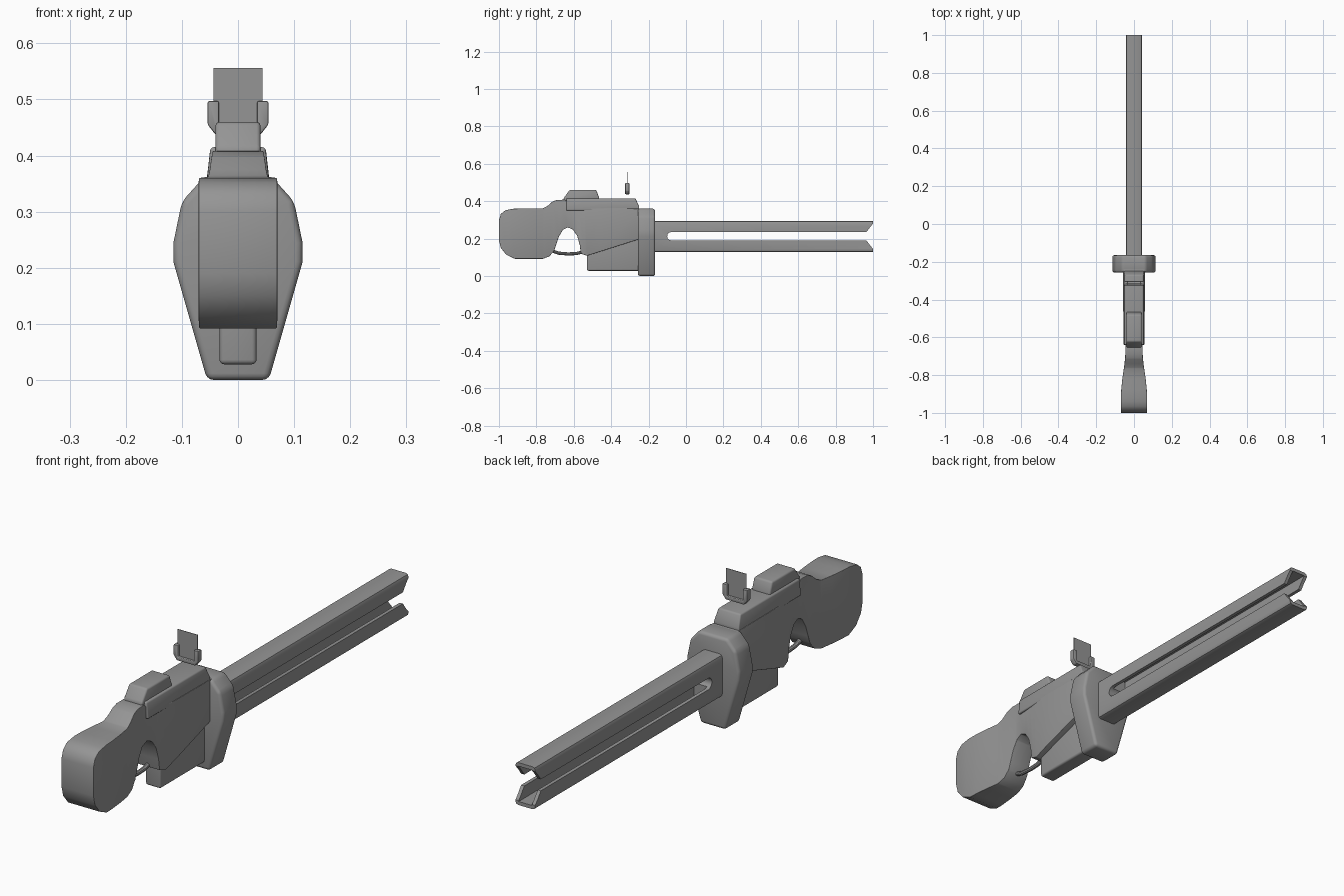
import bpy, bmesh, math
from mathutils import Vector

if "Cube" in bpy.data.objects:
    bpy.data.objects.remove(bpy.data.objects["Cube"])

grey = bpy.data.materials.new("gunmetal grey")
grey.diffuse_color = (0.3, 0.3, 0.3, 1)
grey.use_nodes = True
grey.node_tree.nodes["Principled BSDF"].inputs["Base Color"].default_value = grey.diffuse_color


def make(name, bm):
    bmesh.ops.recalc_face_normals(bm, faces=bm.faces[:])
    me = bpy.data.meshes.new(name)
    bm.to_mesh(me)
    bm.free()
    me.materials.append(grey)
    ob = bpy.data.objects.new(name, me)
    bpy.context.collection.objects.link(ob)
    return ob


def apply(ob, mod):
    bpy.context.view_layer.objects.active = ob
    bpy.ops.object.modifier_apply(modifier=mod.name)


def finish(ob, bevel=0.0, segments=3, angle=35):
    bpy.ops.object.select_all(action='DESELECT')
    ob.select_set(True)
    bpy.context.view_layer.objects.active = ob
    if bevel:
        m = ob.modifiers.new("bevel", 'BEVEL')
        m.width, m.segments, m.limit_method = bevel, segments, 'ANGLE'
        m.angle_limit = math.radians(angle)
        apply(ob, m)
    bpy.ops.object.shade_smooth_by_angle(angle=math.radians(35))


def prism(name, pts, a, b, axis='x', width=None, cuts=()):
    """Extrude an outline along x (points are y,z) or along y (points are x,z).
    width(y, z) optionally rescales x after slicing at the given y cuts."""
    bm = bmesh.new()
    to3 = (lambda p, t: (t, *p)) if axis == 'x' else (lambda p, t: (p[0], t, p[1]))
    f = bm.faces.new([bm.verts.new(to3(p, a)) for p in pts])
    ext = bmesh.ops.extrude_face_region(bm, geom=[f])
    d = Vector((b - a, 0, 0)) if axis == 'x' else Vector((0, b - a, 0))
    bmesh.ops.translate(bm, verts=[v for v in ext['geom'] if isinstance(v, bmesh.types.BMVert)], vec=d)
    for y in cuts:
        bmesh.ops.bisect_plane(bm, geom=bm.verts[:] + bm.edges[:] + bm.faces[:],
                               plane_co=(0, y, 0), plane_no=(0, 1, 0))
    if width:
        for v in bm.verts:
            v.co.x *= width(v.co.y, v.co.z)
    return make(name, bm)


def box(name, x, y, z):
    return prism(name, [(y[0], z[0]), (y[1], z[0]), (y[1], z[1]), (y[0], z[1])], *x)


def cut(ob, cutter):
    m = ob.modifiers.new("cut", 'BOOLEAN')
    m.object, m.operation, m.solver = cutter, 'DIFFERENCE', 'EXACT'
    apply(ob, m)
    bpy.data.objects.remove(cutter)


# stock and receiver: one side outline whose thickness varies along the length
WIDTHS = [(-1.0, .07), (-.94, .07), (-.88, .068), (-.82, .062), (-.76, .053), (-.71, .047),
          (-.66, .045), (-.6, .049), (-.54, .054), (-.46, .057), (-.2, .057)]


def body_width(y, z):
    for (y0, w0), (y1, w1) in zip(WIDTHS, WIDTHS[1:]):
        if y <= y1:
            return w0 + (w1 - w0) * max(0, y - y0) / (y1 - y0)
    return WIDTHS[-1][1]


outline = [(-1, .3), (-.99, .332), (-.965, .352), (-.92, .36), (-.765, .362), (-.74, .375),
           (-.715, .397), (-.69, .407), (-.65, .408), (-.61, .378), (-.57, .362), (-.24, .36),
           (-.24, .2), (-.53, .108), (-.562, .12), (-.568, .165), (-.582, .215), (-.605, .248),
           (-.632, .26), (-.658, .247), (-.68, .21), (-.695, .165), (-.705, .135), (-.73, .105),
           (-.765, .092), (-.915, .092), (-.96, .113), (-.99, .15), (-1, .19)]
body = prism("stock_and_receiver", outline, -1, 1, width=body_width, cuts=[w[0] for w in WIDTHS[1:-1]])
finish(body, 0.009)

# top cover, narrowing upward
cover = prism("top_cover", [(-.64, .35), (-.25, .35), (-.25, .37), (-.27, .415), (-.64, .415)], -1, 1,
              width=lambda y, z: .056 if z < .38 else .049)
finish(cover, 0.006)

# raised rear block on the cover
block = prism("rear_block", [(-.655, .4), (-.655, .415), (-.622, .46), (-.48, .46), (-.465, .42), (-.465, .4)],
              -.04, .04)
finish(block, 0.007)

# magazine below the receiver
mag = box("magazine", (-.033, .033), (-.53, -.24), (.028, .25))
finish(mag, 0.008)

# trigger guard: bent rod closing the arch
cu = bpy.data.curves.new("trigger_guard", 'CURVE')
cu.dimensions, cu.bevel_depth, cu.bevel_resolution, cu.use_fill_caps = '3D', .009, 3, True
sp = cu.splines.new('POLY')
path = [(-.725, .145), (-.705, .13), (-.68, .122), (-.63, .118), (-.585, .12), (-.55, .13)]
sp.points.add(len(path) - 1)
for p, (y, z) in zip(sp.points, path):
    p.co = (0, y, z, 1)
guard = bpy.data.objects.new("trigger_guard", cu)
bpy.context.collection.objects.link(guard)
bpy.ops.object.select_all(action='DESELECT')
guard.select_set(True)
bpy.context.view_layer.objects.active = guard
bpy.ops.object.convert(target='MESH')
guard = bpy.context.object
guard.data.materials.clear()
guard.data.materials.append(grey)
finish(guard)

# collar between receiver and barrel
half = [(.055, 0), (.115, .21), (.115, .245), (.1, .318), (.062, .36)]
collar = prism("collar", half + [(-x, z) for x, z in reversed(half)], -.257, -.165, 'y')
finish(collar, 0.012, angle=25)

# barrel: hollow square tube split lengthwise by a slot that flares at the muzzle
barrel = box("barrel", (-.043, .043), (-.18, 1), (.128, .295))
m = barrel.modifiers.new("edges", 'BEVEL')
m.width, m.segments = .012, 2
bm = bmesh.new()
bm.from_mesh(barrel.data)
long_edges = [e for e in bm.edges if abs(e.verts[0].co.y - e.verts[1].co.y) > .5]
bmesh.ops.bevel(bm, geom=long_edges, offset=.012, segments=2, profile=.5, affect='EDGES')
bm.to_mesh(barrel.data)
bm.free()
barrel.modifiers.remove(m)
cut(barrel, box("bore_cutter", (-.029, .029), (-.09, 1.1), (.142, .281)))
arc = [(-.078 - .0225 * math.sin(t * math.pi / 6), .2125 + .0225 * math.cos(t * math.pi / 6)) for t in range(7)]
slot = arc + [(.965, .19), (.985, .163), (1.005, .14), (1.005, .285), (.985, .262), (.965, .235)]
cut(barrel, prism("slot_cutter", slot, -.1, .1))
finish(barrel)

# front sight: U-shaped bracket holding a thin plate
outer = [(.054, .497), (.054, .455), (.04, .437)]
inner = [(.034, .452), (.034, .497)]
u = outer + [(-x, z) for x, z in reversed(outer)] + [(-x, z) for x, z in reversed(inner)] + inner
bracket = prism("sight_bracket", u, -.325, -.303, 'y')
finish(bracket, 0.003, 2)
plate = box("sight_plate", (-.044, .044), (-.315, -.313), (.45, .556))
finish(plate)
